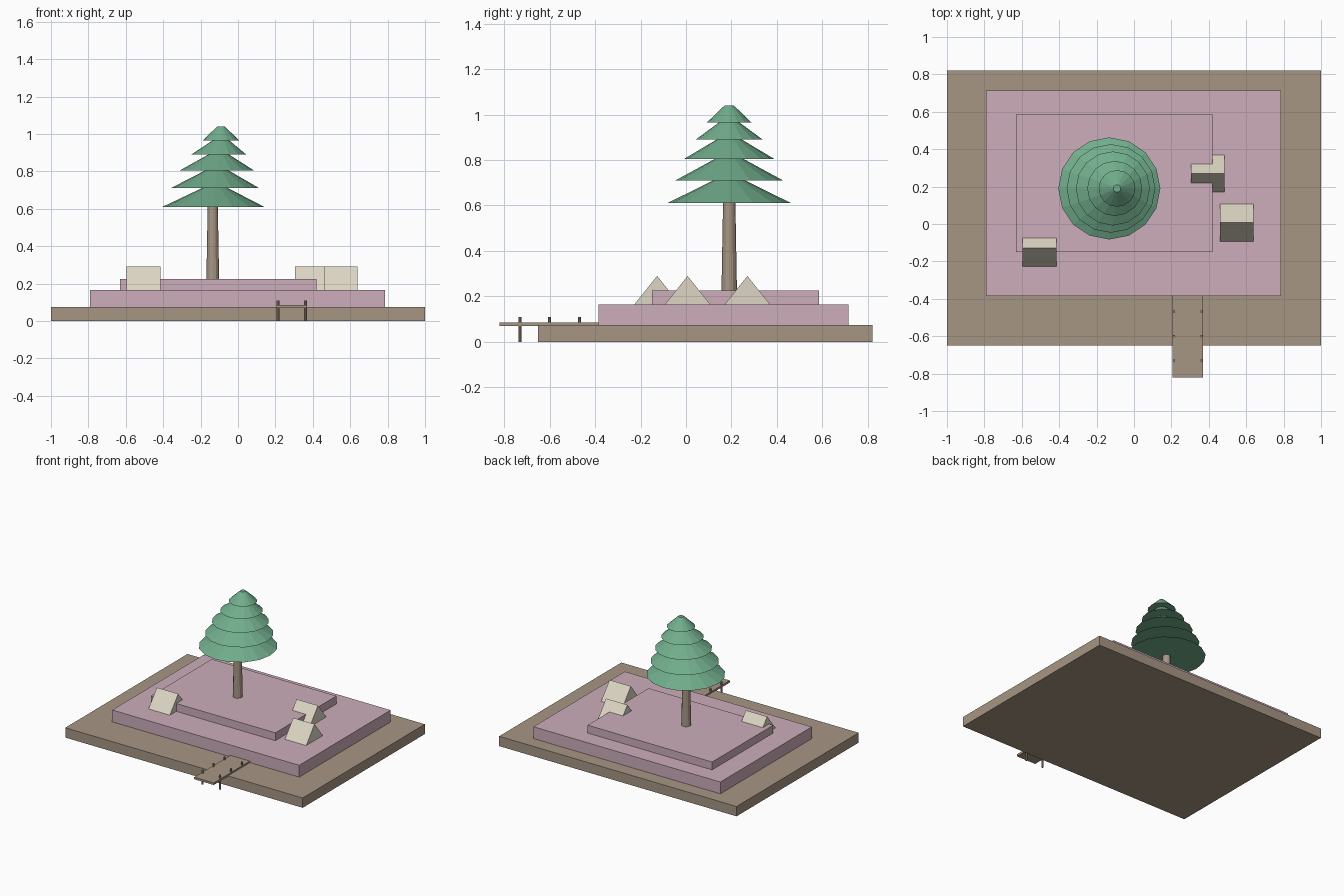
import bpy
import bmesh
from math import cos, sin, tau

if "Cube" in bpy.data.objects:
    bpy.data.objects.remove(bpy.data.objects["Cube"], do_unlink=True)


def material(name, rgb):
    m = bpy.data.materials.new(name)
    m.use_nodes = True
    colour = (*[(c / 255) ** 2.2 for c in rgb], 1)
    m.diffuse_color = colour
    m.node_tree.nodes["Principled BSDF"].inputs["Base Color"].default_value = colour
    return m


earth = material("earth brown", (166, 149, 131))
pink = material("dusty pink", (204, 172, 185))
green = material("leaf green", (113, 172, 139))
canvas = material("tent canvas", (220, 213, 195))


def finish(bm, name, mat):
    bmesh.ops.recalc_face_normals(bm, faces=bm.faces)
    mesh = bpy.data.meshes.new(name)
    bm.to_mesh(mesh)
    bm.free()
    mesh.materials.append(mat)
    ob = bpy.data.objects.new(name, mesh)
    bpy.context.collection.objects.link(ob)
    return ob


def box(name, mat, x, y, z):
    bm = bmesh.new()
    bmesh.ops.create_cube(bm, size=1)
    for v in bm.verts:
        v.co = [lo + (c + 0.5) * (hi - lo) for c, (lo, hi) in zip(v.co, (x, y, z))]
    return finish(bm, name, mat)


def tent(name, x, y, half=0.1, z=0.165, top=0.29):
    # triangular prism with its ridge along x
    bm = bmesh.new()
    end = bm.faces.new([bm.verts.new((x, y + dy, h))
                        for dy, h in ((-half, z), (half, z), (0, top))])
    out = bmesh.ops.extrude_face_region(bm, geom=[end], use_keep_orig=True)
    for v in out["geom"]:
        if isinstance(v, bmesh.types.BMVert):
            v.co.x += 0.18
    return finish(bm, name, canvas)


def loft(name, mat, rings, y, sides):
    # stacked rings given as (centre x, z, radius)
    bm = bmesh.new()
    loops = [[bm.verts.new((x + r * cos(tau * i / sides), y + r * sin(tau * i / sides), z))
              for i in range(sides)] for x, z, r in rings]
    for a, b in zip(loops, loops[1:]):
        for i in range(sides):
            j = (i + 1) % sides
            bm.faces.new((a[i], a[j], b[j], b[i]))
    bm.faces.new(loops[0][::-1])
    bm.faces.new(loops[-1])
    return finish(bm, name, mat)


# stepped ground
box("ground_slab", earth, (-1, 1), (-0.65, 0.82), (0, 0.075))
box("lower_terrace", pink, (-0.79, 0.785), (-0.385, 0.715), (0.075, 0.165))
box("upper_terrace", pink, (-0.63, 0.42), (-0.15, 0.585), (0.165, 0.225))

# jetty with paired posts
box("jetty_deck", earth, (0.205, 0.37), (-0.82, -0.385), (0.07, 0.086))
for i, y in enumerate((-0.73, -0.6, -0.468)):
    for side, x in (("left", 0.361), ("right", 0.214)):
        post = loft(f"jetty_post_{side}_{i + 1}", earth,
                    ((x, 0, 0.007), (x, 0.11, 0.007)), y, 8)

# tents
tent("tent_west", -0.595, -0.127)
tent("tent_east", 0.46, 0.007)
tent("tent_north", 0.305, 0.27)

# tree: tapered trunk and one jagged foliage stack leaning slightly
TREE_Y = 0.19
loft("tree_trunk", earth, ((-0.135, 0.225, 0.034), (-0.135, 0.62, 0.027)), TREE_Y, 12)
tiers = ((-0.132, 0.61, 0.273, 0.07), (-0.123, 0.71, 0.237, 0.062),
         (-0.113, 0.805, 0.198, 0.055), (-0.103, 0.89, 0.147, 0.045),
         (-0.091, 0.965, 0.098, 0.02))
rings = []
for i, (x, z, low, high) in enumerate(tiers):
    nx, top = tiers[i + 1][:2] if i + 1 < len(tiers) else (x, 1.04)
    rings += [(x, z, low), (nx, top, high)]
loft("tree_foliage", green, rings, TREE_Y, 16)
